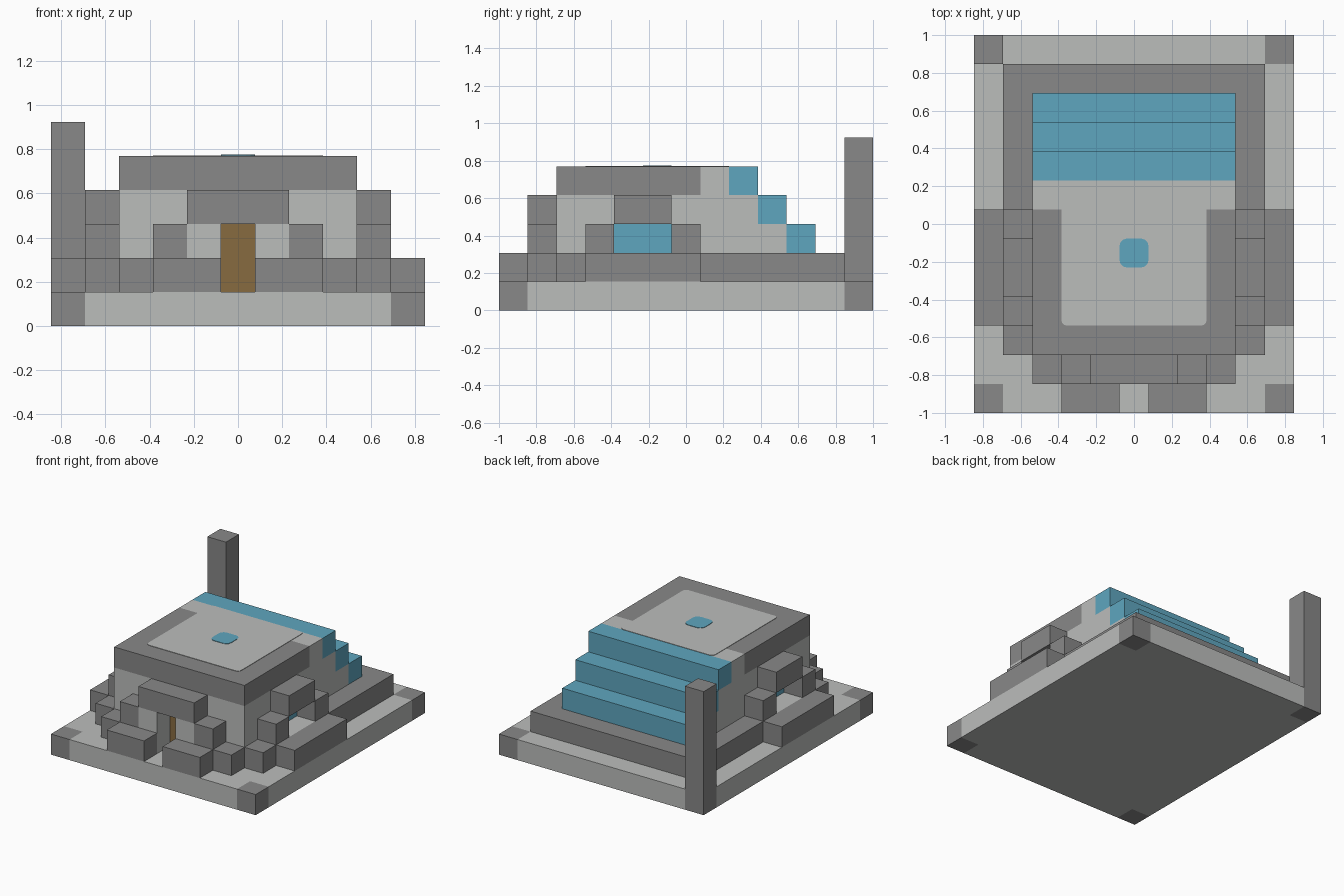
import bpy
import bmesh

cube = bpy.data.objects.get("Cube")
if cube:
    bpy.data.objects.remove(cube, do_unlink=True)

U = 2 / 13          # one block
SKIN = 0.003        # thickness of painted plates


def material(name, rgb):
    m = bpy.data.materials.new(name)
    m.use_nodes = True
    col = (*rgb, 1)
    m.diffuse_color = col
    bsdf = next(n for n in m.node_tree.nodes if n.type == 'BSDF_PRINCIPLED')
    bsdf.inputs["Base Color"].default_value = col
    return m


LIGHT = material("light_stone", (0.50, 0.51, 0.50))
DARK = material("dark_stone", (0.246, 0.246, 0.246))
BLUE = material("blue_glass", (0.114, 0.38, 0.52))
WOOD = material("brown_wood", (0.242, 0.147, 0.051))


def solid(name, lo, hi, mat, round_corners=0):
    """Box between two corners; vertical edges may be rounded."""
    bm = bmesh.new()
    bmesh.ops.create_cube(bm, size=1)
    for v in bm.verts:
        v.co = [hi[a] if v.co[a] > 0 else lo[a] for a in range(3)]
    if round_corners:
        edges = [e for e in bm.edges
                 if abs(e.verts[0].co.z - e.verts[1].co.z) > SKIN / 2]
        bmesh.ops.bevel(bm, geom=edges, offset=round_corners, segments=3,
                        profile=0.5, affect='EDGES')
    me = bpy.data.meshes.new(name)
    bm.to_mesh(me)
    bm.free()
    me.materials.append(mat)
    ob = bpy.data.objects.new(name, me)
    bpy.context.collection.objects.link(ob)
    return ob


def blocks(name, x, y, z, mat):
    """Run of whole blocks, given inclusive block ranges."""
    lo = [(x[0] - .5) * U, (y[0] - .5) * U, z[0] * U]
    hi = [(x[1] + .5) * U, (y[1] + .5) * U, (z[1] + 1) * U]
    return solid(name, lo, hi, mat)


def pair(name, x, y, z, mat):
    """The same run on both sides."""
    blocks("left_" + name, x, y, z, mat)
    blocks("right_" + name, (-x[1], -x[0]), y, z, mat)


# Base slab with dark corner stones and one tall corner tower
blocks("base_slab", (-5, 5), (-5, 5), (0, 0), LIGHT)
for end, y in (("front", -6), ("back", 6)):
    blocks(end + "_base_edge", (-4, 4), (y, y), (0, 0), LIGHT)
    for side, x in (("left", 5), ("right", -5)):
        tower = end == "back" and side == "right"
        blocks(f"{end}_{side}_{'tower' if tower else 'corner'}",
               (x, x), (y, y), (0, 5 if tower else 0), DARK)

# Main hall, stepping inward at the back with glass steps
for level, back in ((1, 4), (2, 3), (3, 2)):
    blocks(f"hall_level_{level}", (-3, 3), (-4, back), (level, level), LIGHT)
for level, y in ((2, 4), (3, 3), (4, 2)):
    blocks(f"glass_step_{level}", (-3, 3), (y, y), (level, level), BLUE)

# Roof with light inlay and skylight
blocks("roof_rim", (-3, 3), (-4, 0), (4, 4), DARK)
blocks("roof_back", (-3, 3), (1, 1), (4, 4), LIGHT)
TOP = 5 * U
solid("roof_inlay", (-2.5 * U, -3.5 * U, TOP), (2.5 * U, 1.5 * U, TOP + SKIN),
      LIGHT, 0.03)
solid("skylight", (-.5 * U, -1.5 * U, TOP), (.5 * U, -.5 * U, TOP + 2 * SKIN),
      BLUE, 0.04)

# Low walls around the hall
blocks("back_wall", (-4, 4), (5, 5), (1, 1), DARK)
pair("side_wall", (4, 4), (1, 4), (1, 1), DARK)
pair("corner_stone", (4, 4), (-4, -4), (1, 1), DARK)

# Front porch and door
pair("porch_front_wall", (1, 2), (-6, -6), (1, 1), DARK)
pair("porch_side_stone", (3, 3), (-5, -5), (1, 1), DARK)
pair("porch_post", (2, 2), (-5, -5), (1, 2), DARK)
pair("door_jamb", (1, 1), (-5, -5), (1, 2), LIGHT)
blocks("door_lintel", (-1, 1), (-5, -5), (3, 3), DARK)
solid("door", (-.5 * U, -4.5 * U - SKIN, U), (.5 * U, -4.5 * U, 3 * U), WOOD)

# Side bays with windows
pair("bay_outer_wall", (5, 5), (-3, 0), (1, 1), DARK)
pair("bay_sill", (4, 4), (-2, -1), (1, 1), LIGHT)
pair("bay_front_post", (4, 4), (-3, -3), (1, 2), DARK)
pair("bay_back_post", (4, 4), (0, 0), (1, 2), DARK)
pair("bay_lintel", (4, 4), (-2, -1), (3, 3), DARK)
for side, s in (("left", 1), ("right", -1)):
    xs = sorted((s * 3.5 * U, s * (3.5 * U + SKIN)))
    solid(side + "_window", (xs[0], -2.5 * U, 2 * U),
          (xs[1], -.5 * U, 3 * U), BLUE)
